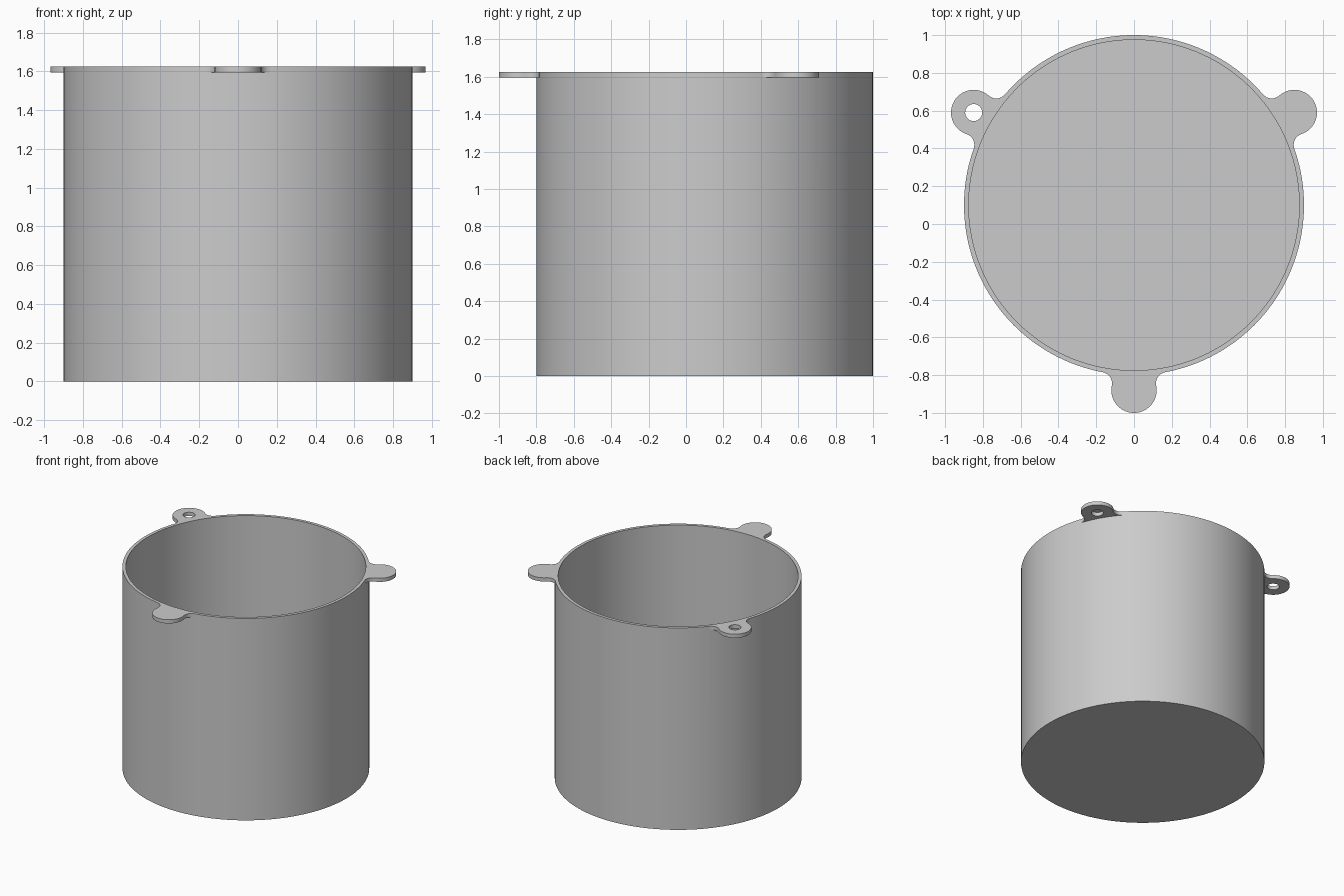
import bpy, bmesh
from math import sin, cos, pi, acos, atan2, radians
from mathutils import Vector, Matrix

cube = bpy.data.objects.get("Cube")
if cube:
    bpy.data.objects.remove(cube)

R, WALL, HEIGHT = 0.9, 0.025, 1.625      # cup
TAB_DIST, TAB_R, HOLE_R = 0.98, 0.12, 0.045
FILLET, THICK = 0.06, 0.03
CENTRE = Vector((0, 0.1, 0))

grey = bpy.data.materials.new("plain grey")
grey.use_nodes = True
grey.diffuse_color = (0.6, 0.6, 0.6, 1)
grey.node_tree.nodes["Principled BSDF"].inputs["Base Color"].default_value = (0.6, 0.6, 0.6, 1)


def arc(centre, radius, start, end, steps):
    return [Vector((centre[0] + radius * cos(start + (end - start) * i / steps),
                    centre[1] + radius * sin(start + (end - start) * i / steps)))
            for i in range(steps + 1)]


def make_object(name, bm):
    bmesh.ops.recalc_face_normals(bm, faces=bm.faces)
    mesh = bpy.data.meshes.new(name)
    bm.to_mesh(mesh)
    bm.free()
    mesh.materials.append(grey)
    obj = bpy.data.objects.new(name, mesh)
    bpy.context.collection.objects.link(obj)
    return obj


def prism(name, outline, low, high, turn=0):
    """Extrude a flat outline upwards and turn it about the cup axis."""
    bm = bmesh.new()
    face = bm.faces.new([bm.verts.new((p.x, p.y, low)) for p in outline])
    top = bmesh.ops.extrude_face_region(bm, geom=[face])["geom"]
    bmesh.ops.translate(bm, vec=(0, 0, high - low),
                        verts=[v for v in top if isinstance(v, bmesh.types.BMVert)])
    bm.transform(Matrix.Translation(CENTRE) @ Matrix.Rotation(turn, 4, "Z"))
    return make_object(name, bm)


def ring(radius):
    return arc((0, 0), radius, 0, 2 * pi, 160)[:-1]


def tab_outline():
    """Rounded ear pointing along +x, with fillets running into the wall."""
    a, b = R + FILLET, TAB_R + FILLET
    angle = acos((a * a + TAB_DIST ** 2 - b * b) / (2 * a * TAB_DIST))
    fc = Vector((a * cos(angle), a * sin(angle)))
    to_tab = atan2(-fc.y, TAB_DIST - fc.x)
    tip = to_tab + pi
    fillet = arc(fc, FILLET, angle - pi, to_tab - (2 * pi if to_tab > angle else 0), 8) \
        if to_tab < 0 and angle - pi > to_tab else arc(fc, FILLET, angle + pi, to_tab + 2 * pi, 8)
    upper = fillet + arc((TAB_DIST, 0), TAB_R, tip, 0, 16)
    lower = [Vector((p.x, -p.y)) for p in reversed(upper[:-1])]
    root = arc((0, 0), R - WALL / 2, -angle, angle, 10)
    return upper + lower + root


def apply_boolean(target, other, operation):
    mod = target.modifiers.new(operation.lower(), "BOOLEAN")
    mod.operation, mod.object, mod.solver = operation, other, "EXACT"
    bpy.context.view_layer.objects.active = target
    bpy.ops.object.modifier_apply(modifier=mod.name)
    bpy.data.objects.remove(other)


# Open cup: outer cylinder with the cavity cut out
cup = prism("cup_with_mounting_tabs", ring(R), 0, HEIGHT)

# Three mounting tabs, flush with the rim
turns = [radians(d) for d in (-90, 30, 150)]
for turn in turns:
    apply_boolean(cup, prism("tab", tab_outline(), HEIGHT - THICK, HEIGHT, turn), "UNION")
apply_boolean(cup, prism("cavity", ring(R - WALL), WALL, HEIGHT + 0.2), "DIFFERENCE")

# Screw holes
for turn in turns:
    hole = arc((TAB_DIST, 0), HOLE_R, 0, 2 * pi, 32)[:-1]
    apply_boolean(cup, prism("hole", hole, HEIGHT - 0.2, HEIGHT + 0.2, turn), "DIFFERENCE")

cup.select_set(True)
bpy.context.view_layer.objects.active = cup
bpy.ops.object.shade_smooth_by_angle(angle=radians(30))
